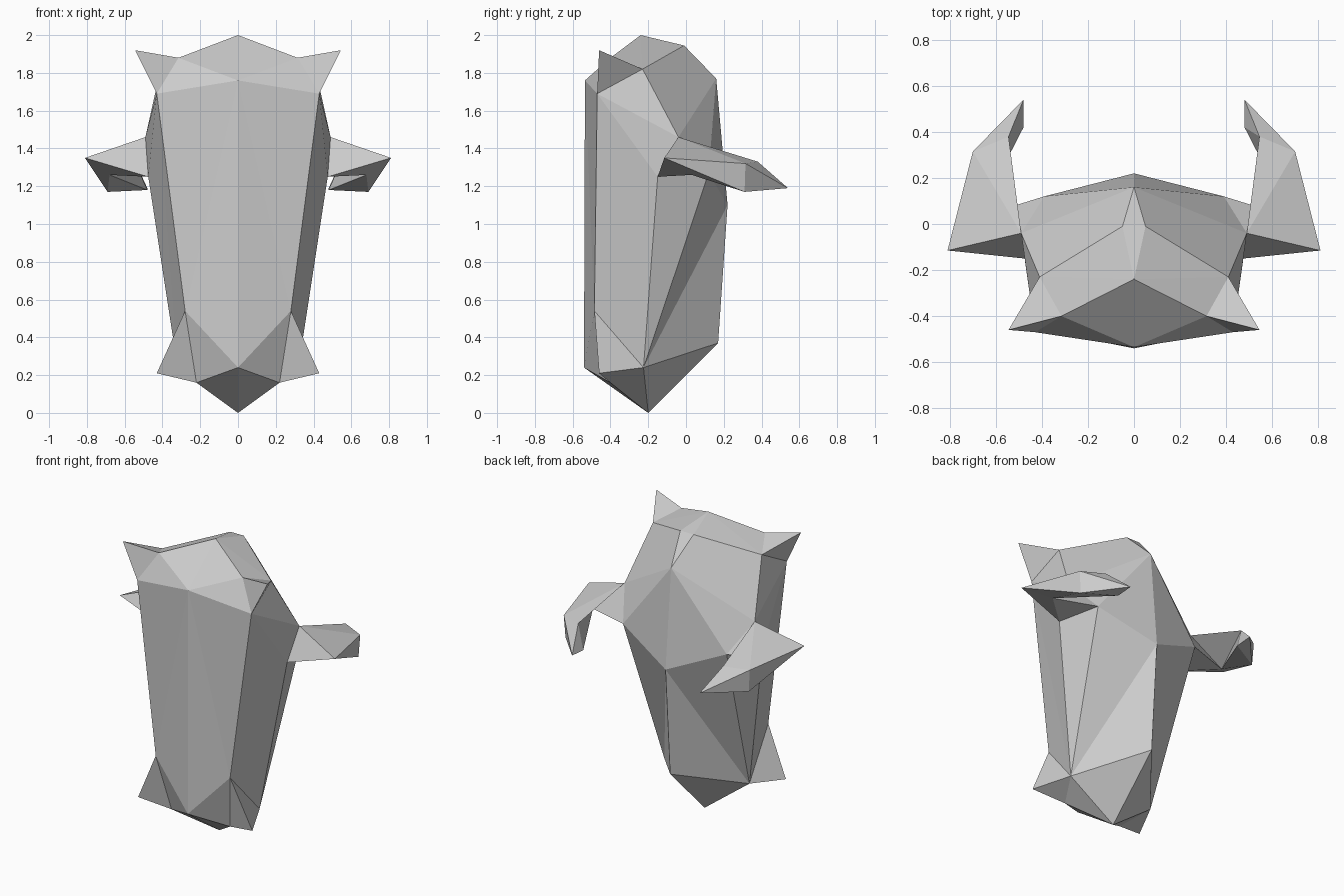
import bpy
import bmesh

cube = bpy.data.objects.get("Cube")
if cube:
    bpy.data.objects.remove(cube, do_unlink=True)

grey = bpy.data.materials.new("stone_grey")
grey.use_nodes = True
grey.diffuse_color = (0.6, 0.6, 0.6, 1)
grey.node_tree.nodes["Principled BSDF"].inputs["Base Color"].default_value = grey.diffuse_color

# Named corner points of the left half
points = {
    # centre line
    "crown": (0, -.24, 2), "brow": (0, -.535, 1.76), "nose": (0, -.54, .24),
    "chin": (0, -.2, 0), "throat": (0, .17, .37), "nape": (0, .22, 1.1),
    "poll": (0, .16, 1.77), "ridge_mid": (0, -.01, 1.945),
    # side of the head
    "ridge": (.05, -.01, 1.945), "temple": (.43, -.47, 1.69),
    "notch": (.315, -.4, 1.88), "crest": (.41, -.23, 1.82),
    "muzzle": (.28, -.485, .54), "lip": (.22, -.4, .16), "jaw": (.32, -.225, .24),
    # horn root
    "root_top": (.49, -.04, 1.46), "root_front": (.475, -.15, 1.25),
    "root_back": (.39, .12, 1.27),
    # spike tips
    "ear_tip": (.545, -.46, 1.92), "cheek_tip": (.43, -.46, .21),
    # horn
    "elbow": (.81, -.115, 1.35), "elbow_under": (.68, .03, 1.26),
    "outer": (.7, .315, 1.32), "inner": (.545, .38, 1.33),
    "outer_under": (.69, .31, 1.17), "inner_under": (.48, .42, 1.18),
    "horn_tip": (.48, .54, 1.19),
}


def build(name, faces):
    """Make a mirrored part; each face is a string of corner names."""
    bm = bmesh.new()
    made = {}
    for face in faces:
        corners = face.split()
        for c in corners:
            if c not in made:
                made[c] = bm.verts.new(points[c])
        bm.faces.new([made[c] for c in corners])
    # mirror to the other side and weld the centre line
    copy = bmesh.ops.duplicate(bm, geom=bm.verts[:] + bm.edges[:] + bm.faces[:])["geom"]
    for v in copy:
        if isinstance(v, bmesh.types.BMVert):
            v.co.x = -v.co.x
    bmesh.ops.remove_doubles(bm, verts=bm.verts[:], dist=0.0001)
    bmesh.ops.recalc_face_normals(bm, faces=bm.faces[:])
    mesh = bpy.data.meshes.new(name)
    bm.to_mesh(mesh)
    bm.free()
    mesh.materials.append(grey)
    bpy.context.collection.objects.link(bpy.data.objects.new(name, mesh))


def spikes(name, a, b, c, tip):
    """Pair of three-sided spikes on triangular bases."""
    build(name, [f"{a} {b} {c}", f"{a} {b} {tip}", f"{b} {c} {tip}", f"{c} {a} {tip}"])


# Head: face, crown, back, sides and chin
front = ["brow temple muzzle", "brow muzzle nose"]
top = [
    "brow temple notch", "brow notch crown", "crown notch crest",
    "temple notch crest", "crown crest ridge", "crown ridge ridge_mid",
    "ridge_mid ridge poll", "crest ridge poll",
]
back = [
    "crest poll root_top", "poll root_top root_back", "poll root_back nape",
    "nape root_back jaw", "nape jaw throat",
]
side = [
    "temple crest root_top", "temple root_top root_front",
    "root_top root_front root_back", "temple root_front jaw",
    "root_front root_back jaw", "temple muzzle jaw",
]
under = [
    "muzzle lip jaw", "nose muzzle lip", "nose lip chin",
    "lip jaw chin", "jaw chin throat",
]
build("head", front + top + back + side + under)

# Ears and cheek spikes
spikes("ears", "temple", "notch", "crest", "ear_tip")
spikes("cheek_spikes", "muzzle", "lip", "jaw", "cheek_tip")

# Horns sweeping out and back
horn_root = [
    "root_top root_front root_back", "root_top elbow root_front",
    "elbow elbow_under root_front", "root_front elbow_under root_back",
    "root_top root_back elbow_under",
]
horn_blade = [
    "root_top elbow outer", "root_top outer inner",
    "elbow elbow_under outer_under", "elbow outer_under outer",
    "elbow_under outer_under inner_under", "root_top inner elbow_under",
    "inner inner_under elbow_under",
]
horn_end = [
    "outer inner horn_tip", "inner inner_under horn_tip",
    "inner_under outer_under horn_tip", "outer_under outer horn_tip",
]
build("horns", horn_root + horn_blade + horn_end)
